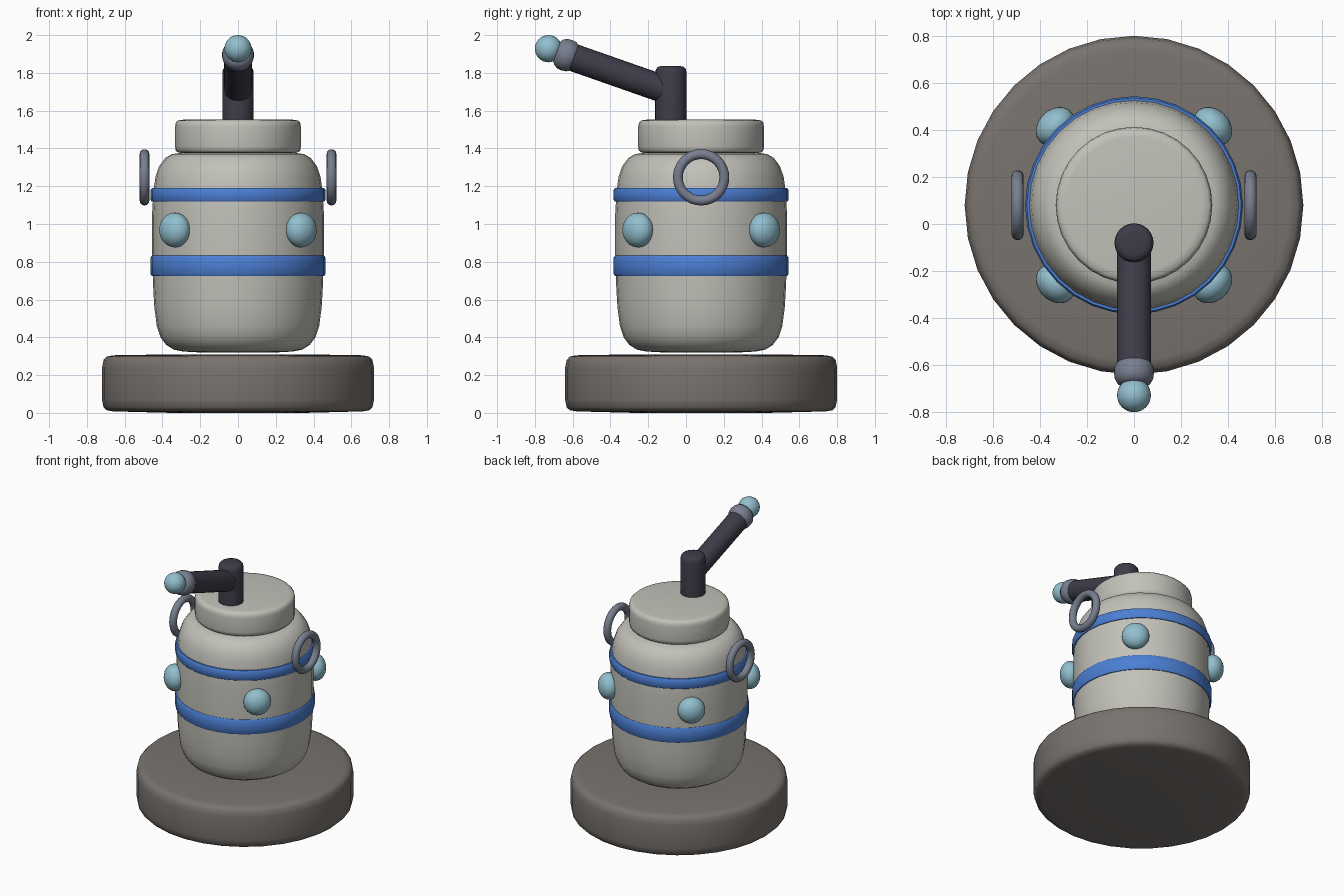
import bpy, bmesh, math
from mathutils import Vector, Matrix

if "Cube" in bpy.data.objects:
    bpy.data.objects.remove(bpy.data.objects["Cube"])

CY = 0.08  # y of the vessel axis


def material(name, srgb):
    m = bpy.data.materials.new(name)
    m.diffuse_color = [(c / 255 / 12.92 if c < 11 else ((c / 255 + 0.055) / 1.055) ** 2.4) for c in srgb] + [1]
    m.use_nodes = True
    m.node_tree.nodes["Principled BSDF"].inputs["Base Color"].default_value = m.diffuse_color
    return m


STONE = material("brown grey", (121, 115, 110))
PALE = material("pale grey", (194, 193, 185))
BLUE = material("blue", (75, 127, 212))
SKY = material("light blue", (146, 191, 206))
STEEL = material("steel grey", (120, 127, 143))
DARK = material("dark slate", (62, 60, 72))


def finish(name, bm, mat, matrix):
    bmesh.ops.recalc_face_normals(bm, faces=bm.faces)
    me = bpy.data.meshes.new(name)
    bm.to_mesh(me)
    bm.free()
    ob = bpy.data.objects.new(name, me)
    bpy.context.collection.objects.link(ob)
    ob.matrix_world = matrix
    me.materials.append(mat)
    bpy.ops.object.select_all(action='DESELECT')
    ob.select_set(True)
    bpy.context.view_layer.objects.active = ob
    bpy.ops.object.shade_smooth_by_angle(angle=math.radians(50))
    return ob


def lathe(name, profile, mat, pos, axis=(0, 0, 1), sides=32, closed=False):
    """Spin (radius, height) points round an axis; open profiles get end caps."""
    bm = bmesh.new()
    rings = [[bm.verts.new((r * math.cos(2 * math.pi * i / sides), r * math.sin(2 * math.pi * i / sides), z))
              for i in range(sides)] for r, z in profile]
    pairs = list(zip(rings, rings[1:]))
    if closed:
        pairs.append((rings[-1], rings[0]))
    else:
        bm.faces.new(rings[0])
        bm.faces.new(rings[-1])
    for a, b in pairs:
        for i in range(sides):
            j = (i + 1) % sides
            bm.faces.new((a[i], a[j], b[j], b[i]))
    rot = Vector(axis).to_track_quat('Z', 'Y').to_matrix().to_4x4()
    return finish(name, bm, mat, Matrix.Translation(pos) @ rot)


def ball(name, mat, pos, scale, turn=0):
    bm = bmesh.new()
    bmesh.ops.create_uvsphere(bm, u_segments=32, v_segments=16, radius=1)
    bmesh.ops.scale(bm, vec=scale, verts=bm.verts)
    return finish(name, bm, mat, Matrix.Translation(pos) @ Matrix.Rotation(turn, 4, 'Z'))


# base slab
lathe("base", [(0.35, 0.0), (0.66, 0.008), (0.695, 0.014), (0.712, 0.03), (0.72, 0.07), (0.72, 0.24),
               (0.712, 0.28), (0.695, 0.298), (0.66, 0.305), (0.35, 0.31)], STONE, (0, CY, 0))

# vessel body
lathe("body", [(0.2, 0.32), (0.29, 0.325), (0.34, 0.335), (0.38, 0.36), (0.41, 0.40), (0.43, 0.46),
               (0.443, 0.56), (0.45, 0.68), (0.455, 0.85), (0.455, 1.05), (0.448, 1.17), (0.437, 1.25),
               (0.418, 1.305), (0.385, 1.35), (0.35, 1.37), (0.29, 1.378)], PALE, (0, CY, 0))

# lid
lathe("lid", [(0.29, 1.375), (0.318, 1.379), (0.33, 1.39), (0.333, 1.41), (0.333, 1.515), (0.329, 1.537),
              (0.318, 1.548), (0.29, 1.552)], PALE, (0, CY, 0))

# blue bands
for name, z0, z1 in (("lower_band", 0.725, 0.832), ("upper_band", 1.118, 1.19)):
    lathe(name, [(0.43, z0), (0.456, z0), (0.463, z0 + 0.01), (0.463, z1 - 0.01), (0.456, z1), (0.43, z1)],
          BLUE, (0, CY, 0), closed=True)

# round studs on the four diagonals
for k in range(4):
    a = math.radians(45 + 90 * k)
    ball(f"stud_{k + 1}", SKY, (0.473 * math.cos(a), CY + 0.473 * math.sin(a), 0.968),
         (0.072, 0.092, 0.092), a)

# side ring handles
for side, x in (("left", -0.495), ("right", 0.495)):
    tube = [(0.123 + 0.026 * math.cos(t * math.pi / 6), 0.026 * math.sin(t * math.pi / 6)) for t in range(12)]
    lathe(f"{side}_ring", tube, STEEL, (x, CY, 1.247), axis=(1, 0, 0), closed=True)

# upright post
lathe("post", [(0.083, 1.53), (0.083, 1.80), (0.079, 1.82), (0.068, 1.832), (0.05, 1.836)],
      DARK, (0, -0.08, 0), sides=24)

# slanted arm with collar and end ball
d = Vector((0, -1, 0.35)).normalized()
start, collar = Vector((0, -0.09, 1.704)), Vector((0, -0.632, 1.894))
lathe("arm", [(0.073, 0), (0.073, (collar - start).length)], DARK, start, axis=d, sides=24)
lathe("collar", [(0.05, -0.057), (0.07, -0.046), (0.082, -0.025), (0.085, 0), (0.082, 0.025),
                 (0.07, 0.046), (0.05, 0.057)], STEEL, collar, axis=d)
ball("end_ball", SKY, (0, -0.728, 1.928), (0.072, 0.072, 0.072))
